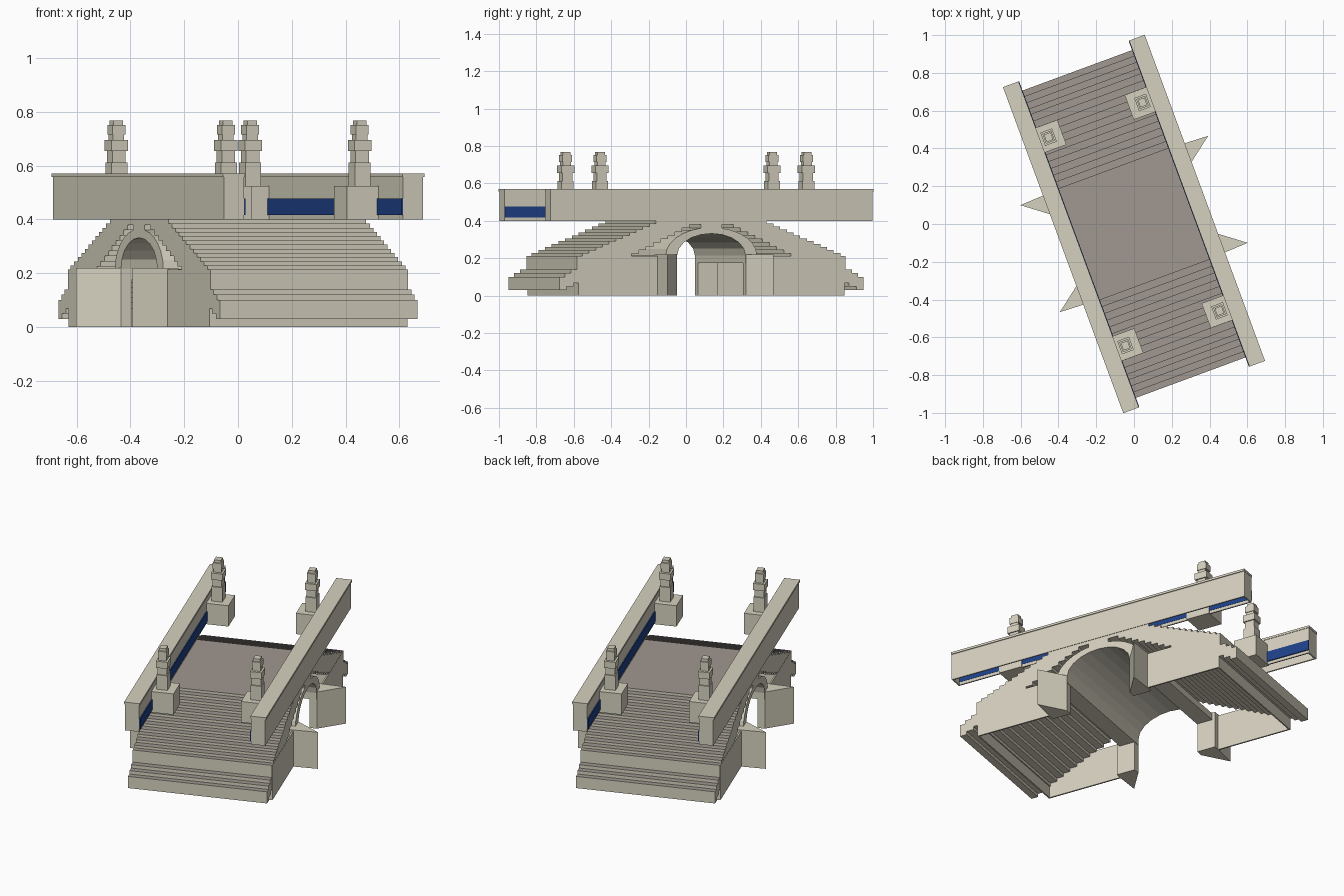
import bpy, bmesh, math
from mathutils import Matrix

if "Cube" in bpy.data.objects:
    bpy.data.objects.remove(bpy.data.objects["Cube"])

TURN = Matrix.Rotation(math.radians(20.26), 4, 'Z')   # bridge lies diagonally


def material(name, rgb):
    m = bpy.data.materials.new(name)
    m.diffuse_color = (*rgb, 1)
    m.use_nodes = True
    m.node_tree.nodes["Principled BSDF"].inputs["Base Color"].default_value = m.diffuse_color
    return m


STONE = material("pale_stone", (0.67, 0.635, 0.52))
PAVING = material("brown_paving", (0.355, 0.315, 0.282))
BLUE = material("blue_panel", (0.014, 0.053, 0.25))


def finish(bm, name, mats=(STONE,), rule=None):
    bmesh.ops.recalc_face_normals(bm, faces=bm.faces)
    if rule:
        for f in bm.faces:
            f.material_index = rule(f)
    bm.transform(TURN)
    me = bpy.data.meshes.new(name)
    bm.to_mesh(me)
    bm.free()
    for m in mats:
        me.materials.append(m)
    ob = bpy.data.objects.new(name, me)
    bpy.context.collection.objects.link(ob)
    return ob


def prism(bm, points, offset):
    """Extrude a closed outline of 3D points along an offset."""
    f = bm.faces.new([bm.verts.new(p) for p in points])
    r = bmesh.ops.extrude_face_region(bm, geom=[f])
    verts = [e for e in r["geom"] if isinstance(e, bmesh.types.BMVert)]
    bmesh.ops.translate(bm, verts=verts, vec=offset)


def box(bm, x0, x1, y0, y1, z0, z1):
    prism(bm, [(x0, y0, z0), (x1, y0, z0), (x1, y1, z0), (x0, y1, z0)], (0, 0, z1 - z0))


def both_ends(half):
    """Mirror a half outline (y, z) running from the end to the middle."""
    return half + [(-y, z) for y, z in reversed(half)]


def arc(ry, rz, n):
    """Half ellipse from +y to -y above the springing line."""
    return [(ry * math.cos(math.pi * k / n), 0.215 + rz * math.sin(math.pi * k / n))
            for k in range(n + 1)]


HALF = 0.392     # half width of the bridge
RAIL = 0.918     # half length of the parapets

# stepped deck: stairs above, parallel stepped underside below
top = [(0.867, 0.03), (0.867, 0.10), (0.835, 0.10), (0.835, 0.12),
       (0.80, 0.12), (0.80, 0.14), (0.765, 0.14), (0.765, 0.213)]
n = 12
for i in range(n):
    y = 0.735 - 0.42 * i / (n - 1)
    z = 0.213 + 0.187 * i / n
    top += [(y, z), (y, z + 0.187 / n)]
under = []
n = 18
for i in range(n):
    y = 0.867 - 0.742 * (i + 1) / n
    z = 0.03 + 0.35 * i / n
    under += [(y, z), (y, z + 0.35 / n)]
outline = both_ends(top) + [(-y, z) for y, z in under] + list(reversed(under))
bm = bmesh.new()
prism(bm, [(-HALF, y, z) for y, z in outline], (2 * HALF, 0, 0))
finish(bm, "stepped_deck", (STONE, PAVING), lambda f: 1 if f.normal.z > 0.5 else 0)

# arch barrel: slim faceted ring on short feet
outer = [(0.29, 0.175), (0.29, 0.215)] + arc(0.26, 0.15, 14) + [(-0.29, 0.215), (-0.29, 0.175)]
inner = [(0.195, 0.175)] + arc(0.195, 0.117, 10) + [(-0.195, 0.175)]
bm = bmesh.new()
prism(bm, [(-HALF, y, z) for y, z in outer + inner[::-1]], (2 * HALF, 0, 0))
finish(bm, "arch_barrel")
bm = bmesh.new()
box(bm, -HALF, HALF, -0.06, 0.06, 0.355, 0.385)
finish(bm, "arch_keystone")

# pointed cutwaters on short piers, thin abutment walls, low end walls
for s, label in ((1, "back"), (-1, "front")):
    for t, side in ((1, "right"), (-1, "left")):
        bm = bmesh.new()
        plan = [(0.35, 0.197), (HALF, 0.197), (0.53, 0.302), (HALF, 0.308), (0.35, 0.308)]
        prism(bm, [(t * x, s * y, 0) for x, y in plan], (0, 0, 0.22))
        finish(bm, f"{label}_{side}_cutwater")
        bm = bmesh.new()
        box(bm, t * 0.384, t * 0.393, s * 0.30, s * 0.757, 0, 0.213)
        finish(bm, f"{label}_{side}_abutment_wall")
    bm = bmesh.new()
    box(bm, -0.384, 0.384, s * 0.749, s * 0.757, 0, 0.10)
    finish(bm, label + "_end_wall")

# parapets: channel with closed ends, cap slab and a long blue strip inside
for t, side in ((1, "right"), (-1, "left")):
    bm = bmesh.new()
    section = [(0.315, 0.40), (0.315, 0.557), (0.395, 0.557), (0.395, 0.40),
               (0.387, 0.40), (0.387, 0.545), (0.323, 0.545), (0.323, 0.40)]
    prism(bm, [(t * x, -RAIL, z) for x, z in section], (0, 2 * RAIL, 0))
    for s in (1, -1):
        box(bm, t * 0.323, t * 0.387, s * (RAIL - 0.008), s * RAIL, 0.40, 0.545)
    finish(bm, side + "_parapet")
    bm = bmesh.new()
    box(bm, t * 0.312, t * 0.400, -RAIL - 0.002, RAIL + 0.002, 0.557, 0.57)
    finish(bm, side + "_parapet_cap")
    # strip stands slightly proud and runs to the very ends
    bm = bmesh.new()
    box(bm, t * 0.309, t * 0.3155, -RAIL, RAIL, 0.417, 0.477)
    box(bm, t * 0.3225, t * 0.3245, -RAIL + 0.009, RAIL - 0.009, 0.417, 0.477)
    finish(bm, side + "_blue_strip", (BLUE,))

# statues on square plinths: (half width, half depth, bottom, top)
TIERS = [(0.031, 0.034, 0.525, 0.612), (0.026, 0.028, 0.612, 0.655),
         (0.033, 0.037, 0.655, 0.695), (0.022, 0.023, 0.695, 0.715),
         (0.025, 0.028, 0.715, 0.752), (0.019, 0.021, 0.752, 0.768)]
for s, label in ((1, "back"), (-1, "front")):
    for t, side in ((1, "right"), (-1, "left")):
        cy = s * 0.588
        bm = bmesh.new()
        box(bm, t * 0.19, t * 0.33, cy - 0.07, cy + 0.07, 0.40, 0.525)
        finish(bm, f"{label}_{side}_plinth")
        bm = bmesh.new()
        cx = t * 0.265
        for w, d, z0, z1 in TIERS:
            box(bm, cx - w, cx + w, cy - d, cy + d, z0, z1)
        finish(bm, f"{label}_{side}_statue")
